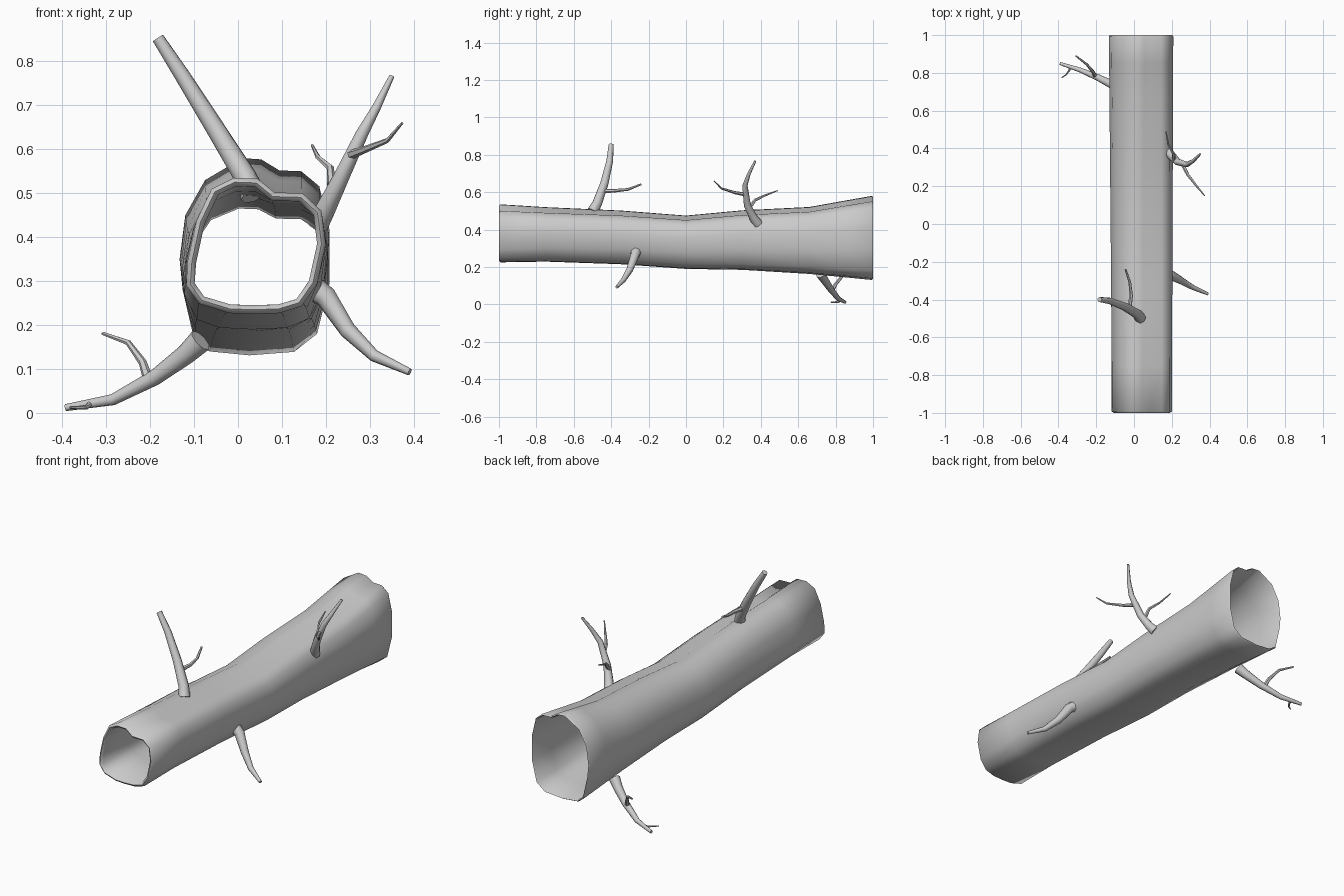
import bpy, bmesh
from math import cos, sin, pi
from mathutils import Vector

if "Cube" in bpy.data.objects:
    bpy.data.objects.remove(bpy.data.objects["Cube"])

# Matching end outlines (x, z) of the hollow trunk
FRONT = [(-.118, .29), (-.115, .345), (-.095, .437), (-.06, .51), (-.01, .535), (.045, .533),
         (.083, .502), (.147, .5), (.19, .46), (.2, .384), (.18, .293), (.145, .243),
         (.094, .227), (.035, .225), (-.02, .227), (-.088, .248)]
BACK = [(-.126, .28), (-.133, .35), (-.12, .45), (-.075, .53), (.01, .58), (.053, .577),
        (.094, .552), (.144, .55), (.185, .516), (.208, .418), (.208, .293), (.18, .18),
        (.128, .139), (.026, .131), (-.065, .14), (-.1, .168)]
# Stations along the trunk: y, bottom z, top z, wall
STATIONS = [(-1, .225, .535, .02), (-.75, .229, .52, .016), (-.35, .215, .502, .012),
            (0, .19, .475, .01), (.3, .185, .503, .01), (.66, .163, .521, .01),
            (.85, .145, .555, .01), (1, .131, .58, .01)]


def finish(bm, name):
    bmesh.ops.recalc_face_normals(bm, faces=bm.faces)
    me = bpy.data.meshes.new(name)
    bm.to_mesh(me)
    bm.free()
    ob = bpy.data.objects.new(name, me)
    bpy.context.collection.objects.link(ob)
    bpy.ops.object.select_all(action='DESELECT')
    bpy.context.view_layer.objects.active = ob
    ob.select_set(True)
    bpy.ops.object.shade_smooth_by_angle(angle=1.0)
    return ob


def bridge(bm, a, b):
    n = len(a)
    for i in range(n):
        j = (i + 1) % n
        bm.faces.new((a[i], a[j], b[j], b[i]))


def section(bm, y, z0, z1, inset):
    t = (y + 1) / 2
    pts = [Vector(f).lerp(Vector(b), t) for f, b in zip(FRONT, BACK)]
    lo, hi = min(p.y for p in pts), max(p.y for p in pts)
    pts = [Vector((p.x, z0 + (p.y - lo) / (hi - lo) * (z1 - z0))) for p in pts]
    ring = []
    for i, p in enumerate(pts):
        d = (pts[(i + 1) % len(pts)] - pts[i - 1]).normalized()
        ring.append(bm.verts.new((p.x + d.y * inset, y, p.y - d.x * inset)))
    return ring


# Trunk: outer skin, rounded rims and inner skin in one closed loop
def trunk():
    bm = bmesh.new()
    first, last = STATIONS[0], STATIONS[-1]
    rings = [section(bm, y, a, b, 0) for y, a, b, w in STATIONS]
    for v in rings[0]:
        v.co.y += .008
    for v in rings[-1]:
        v.co.y -= .008
    rings.append(section(bm, *last[:3], last[3] * .5))
    inner = [section(bm, y, a, b, w) for y, a, b, w in reversed(STATIONS)]
    for v in inner[0]:
        v.co.y -= .008
    for v in inner[-1]:
        v.co.y += .008
    rings += inner
    rings.append(section(bm, *first[:3], first[3] * .5))
    for i in range(len(rings)):
        bridge(bm, rings[i], rings[(i + 1) % len(rings)])
    finish(bm, "hollow_trunk")


# Tapered bent tube through a few points
def branch(name, pts, r0, r1, sides=8):
    P = [Vector(p) for p in pts]
    bm = bmesh.new()
    rings = []
    u = None
    for i, p in enumerate(P):
        d = (P[min(i + 1, len(P) - 1)] - P[max(i - 1, 0)]).normalized()
        if u is None:
            u = d.orthogonal()
        u = (u - d * u.dot(d)).normalized()
        v = d.cross(u)
        r = r0 + (r1 - r0) * i / (len(P) - 1)
        rings.append([bm.verts.new(p + r * (u * cos(2 * pi * k / sides) + v * sin(2 * pi * k / sides)))
                      for k in range(sides)])
    for a, b in zip(rings, rings[1:]):
        bridge(bm, a, b)
    bm.faces.new(rings[0])
    bm.faces.new(rings[-1])
    finish(bm, name)


trunk()

# Top branch and its twig
branch("top_branch", [(.035, -.5, .495), (.015, -.475, .54), (-.05, -.437, .645),
                      (-.125, -.408, .765), (-.182, -.4, .853)], .03, .014)
branch("top_twig", [(-.025, -.45, .605), (-.015, -.38, .608), (-.022, -.31, .615),
                    (-.045, -.24, .642)], .012, .005, 6)
# Upper right branch and twigs
branch("upper_right_branch", [(.18, .385, .43), (.2, .36, .465), (.232, .328, .53),
                              (.282, .315, .635), (.315, .335, .695), (.35, .37, .766)], .027, .006)
branch("upper_right_twig_a", [(.255, .32, .587), (.285, .26, .598), (.34, .19, .62),
                              (.374, .15, .66)], .011, .003, 6)
branch("upper_right_twig_b", [(.213, .34, .52), (.21, .37, .558), (.182, .42, .582),
                              (.169, .49, .609)], .011, .003, 6)
# Lower right branch
branch("lower_right_branch", [(.16, -.265, .29), (.2, -.273, .264), (.25, -.3, .188),
                              (.31, -.335, .13), (.391, -.37, .093)], .031, .008)
# Lower left branch and twigs
branch("lower_left_branch", [(-.085, .72, .165), (-.12, .74, .132), (-.19, .775, .08),
                             (-.285, .815, .03), (-.392, .85, .012)], .028, .008)
branch("lower_left_twig_a", [(-.205, .782, .078), (-.217, .805, .115), (-.25, .845, .16),
                             (-.308, .89, .181)], .012, .004, 6)
branch("lower_left_twig_b", [(-.335, .832, .022), (-.345, .81, .013), (-.36, .79, .012),
                             (-.383, .775, .012)], .007, .003, 6)
